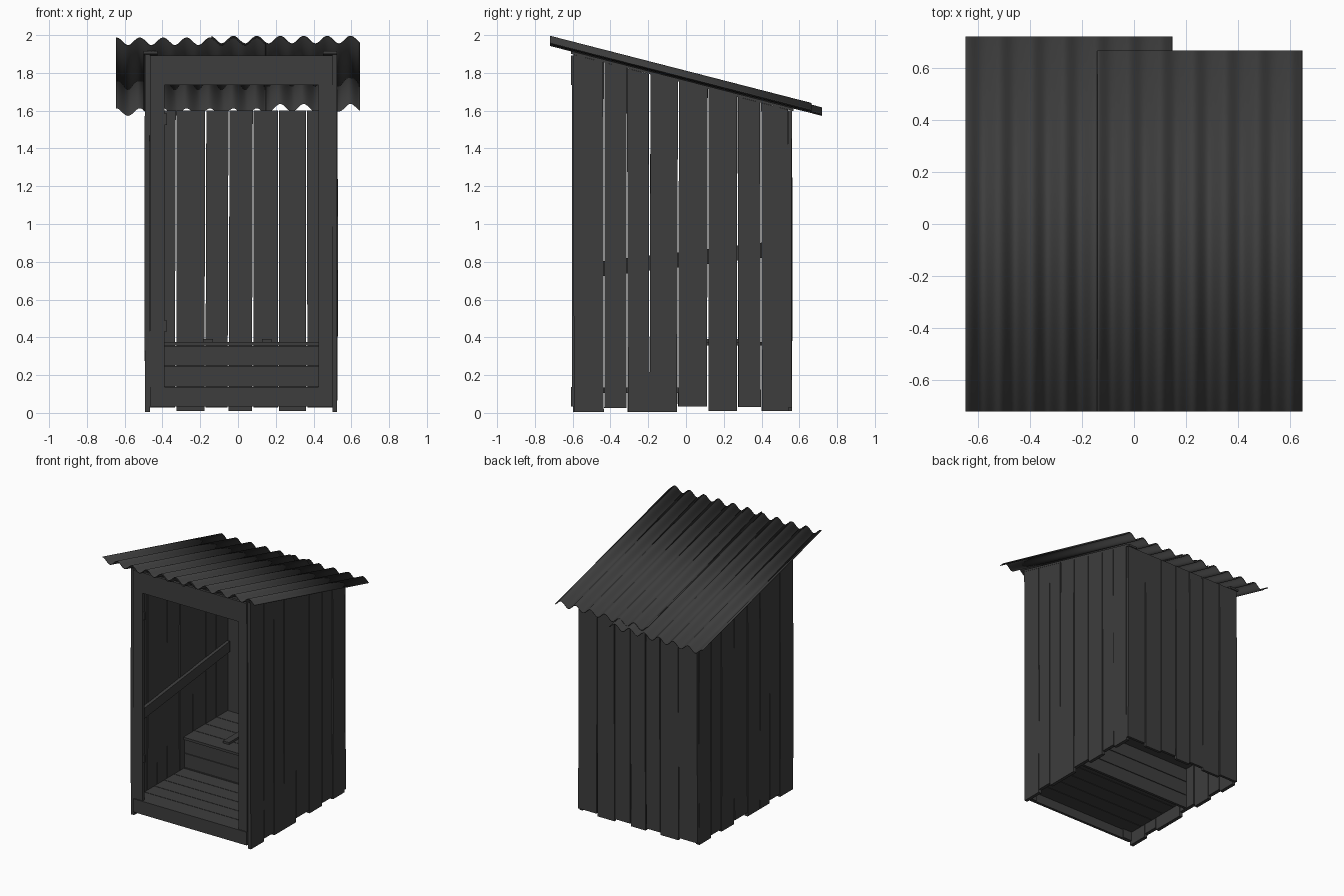
import bpy, bmesh, math, random
from mathutils import Matrix, Vector

random.seed(4)
cube = bpy.data.objects.get("Cube")
if cube:
    bpy.data.objects.remove(cube)

grey = bpy.data.materials.new("dark_grey")
grey.use_nodes = True
COLOUR = (0.047, 0.047, 0.047, 1)
grey.diffuse_color = COLOUR
bsdf = grey.node_tree.nodes["Principled BSDF"]
bsdf.inputs["Base Color"].default_value = COLOUR
bsdf.inputs["Roughness"].default_value = 0.9

SLOPE = 0.257
MID = 0.017            # centre line of the shed
WEST, EAST = -0.465, 0.50   # inner faces of the side walls
FRONT, BACK = -0.595, 0.54


def wall_top(y):
    return 1.897 - SLOPE * (y - FRONT)


def finish(name, bm):
    bmesh.ops.recalc_face_normals(bm, faces=bm.faces)
    mesh = bpy.data.meshes.new(name)
    bm.to_mesh(mesh)
    bm.free()
    mesh.materials.append(grey)
    obj = bpy.data.objects.new(name, mesh)
    bpy.context.collection.objects.link(obj)
    return obj


def box(name, x, y, z, shape=None, cuts=0):
    """Box from three ranges; shape optionally moves each corner."""
    bm = bmesh.new()
    bmesh.ops.create_cube(bm, size=1)
    if cuts:
        upright = [e for e in bm.edges if abs(e.verts[0].co.z - e.verts[1].co.z) > 0.5]
        bmesh.ops.subdivide_edges(bm, edges=upright, cuts=cuts, use_grid_fill=True)
    for v in bm.verts:
        v.co = Vector([lo + (c + 0.5) * (hi - lo) for c, (lo, hi) in zip(v.co, (x, y, z))])
        if shape:
            shape(v.co)
    return finish(name, bm)


def board(name, x, y, z, sloped=False):
    """Upright, slightly warped wall board, its top following the roof if sloped."""
    lean = random.uniform(-0.003, 0.003)
    bow = random.uniform(-0.003, 0.005)
    along_y = y[1] - y[0] > x[1] - x[0]

    def shape(co):
        t = (co.z - z[0]) / (z[1] - z[0])
        if sloped:
            co.z = z[0] + t * (wall_top(co.y) - z[0])
        side, out = (1, 0) if along_y else (0, 1)
        co[side] += lean * (t - 0.5) * 2
        co[out] += bow * math.sin(math.pi * t) * (1 if co[out] > 0 else -1)
    box(name, x, y, z, shape, cuts=3)


# Side walls: boards of uneven width and length
side_boards = [(-0.595, -0.437, 0.005), (-0.431, -0.315, 0.027), (-0.31, -0.196, 0.005),
               (-0.19, -0.045, 0.005), (-0.039, 0.113, 0.035), (0.119, 0.271, 0.01),
               (0.276, 0.394, 0.03), (0.4, 0.54, 0.01)]
for wall, x in (("left", (EAST, 0.525)), ("right", (-0.492, WEST))):
    for i, (a, b, bottom) in enumerate(side_boards):
        board(f"{wall}_wall_board_{i}", x, (a, b), (bottom, 1.9), sloped=True)

# Back wall
back_edges = [-0.492, -0.329, -0.173, -0.05, 0.079, 0.214, 0.363, 0.525]
for i, (a, b) in enumerate(zip(back_edges, back_edges[1:])):
    board(f"back_wall_board_{i}", (a + 0.003, b - 0.003), (BACK, 0.56),
          (0.01 if i % 2 else 0.028, 1.6))

# Door frame
box("header", (WEST, EAST), (-0.61, -0.59), (1.735, 1.892))
box("sill", (WEST, EAST), (-0.61, -0.59), (0.035, 0.137))
for name, x in (("right_post", (WEST, -0.39)), ("left_post", (0.425, EAST))):
    box(name, x, (-0.603, -0.58), (0.035, 1.885))
for z in (0.46, 1.555):
    box("hinge", (-0.395, -0.376), (-0.598, -0.585), (z - 0.03, z + 0.03))

# Roof rails along the wall tops, and braces inside the side walls
for name, x in (("right", (-0.5, -0.425)), ("left", (0.45, 0.525))):
    def tilt(co):
        co.z = co.z + wall_top(co.y)
    box(f"{name}_roof_rail", x, (-0.61, 0.57), (0.0, 0.015), tilt)

for name, x in (("right", (WEST, -0.44)), ("left", (0.475, EAST))):
    def rise(co):
        co.z += 0.115 * co.y
    box(f"{name}_brace", x, (-0.58, 0.53), (0.775, 0.855), rise)

# Floor planks
count = 5
step = 0.6 / count
for i in range(count):
    y = -0.59 + i * step
    box(f"floor_plank_{i}", (WEST, EAST), (y, y + step - 0.004), (0.105, 0.135))

# Bench: front planks, top planks and a lid with two battens
for i, z in enumerate(((0.035, 0.137), (0.141, 0.248), (0.252, 0.354))):
    box(f"bench_front_{i}", (WEST, EAST), (0.012, 0.032), z)
for i in range(4):
    y = 0.135 * i
    box(f"bench_top_{i}", (WEST, EAST), (y, y + 0.131), (0.357, 0.376))
for x in (-0.158, 0.152):
    box("lid_batten", (x - 0.026, x + 0.026), (0.08, 0.36), (0.376, 0.392))


# Corrugated roof: two overlapping sheets
def sheet(name, x0, x1, y0, y1, lift):
    bm = bmesh.new()
    period, n = 0.124, 100
    rows = []
    for y in (y0, y1):
        row = []
        for i in range(n + 1):
            x = x0 + (x1 - x0) * i / n
            wave = 0.02 * math.cos(2 * math.pi * (x - 0.1) / period)
            row.append(bm.verts.new((x, y, 1.78 - SLOPE * y + wave + lift)))
        rows.append(row)
    for i in range(n):
        bm.faces.new((rows[0][i], rows[0][i + 1], rows[1][i + 1], rows[1][i]))
    obj = finish(name, bm)
    solid = obj.modifiers.new("thickness", "SOLIDIFY")
    solid.thickness = 0.005
    solid.offset = 0
    bpy.ops.object.select_all(action="DESELECT")
    obj.select_set(True)
    bpy.context.view_layer.objects.active = obj
    bpy.ops.object.shade_smooth_by_angle(angle=math.radians(40))


sheet("lower_roof_sheet", -0.647, 0.147, -0.72, 0.72, 0)
sheet("upper_roof_sheet", -0.14, 0.645, -0.72, 0.665, 0.009)
